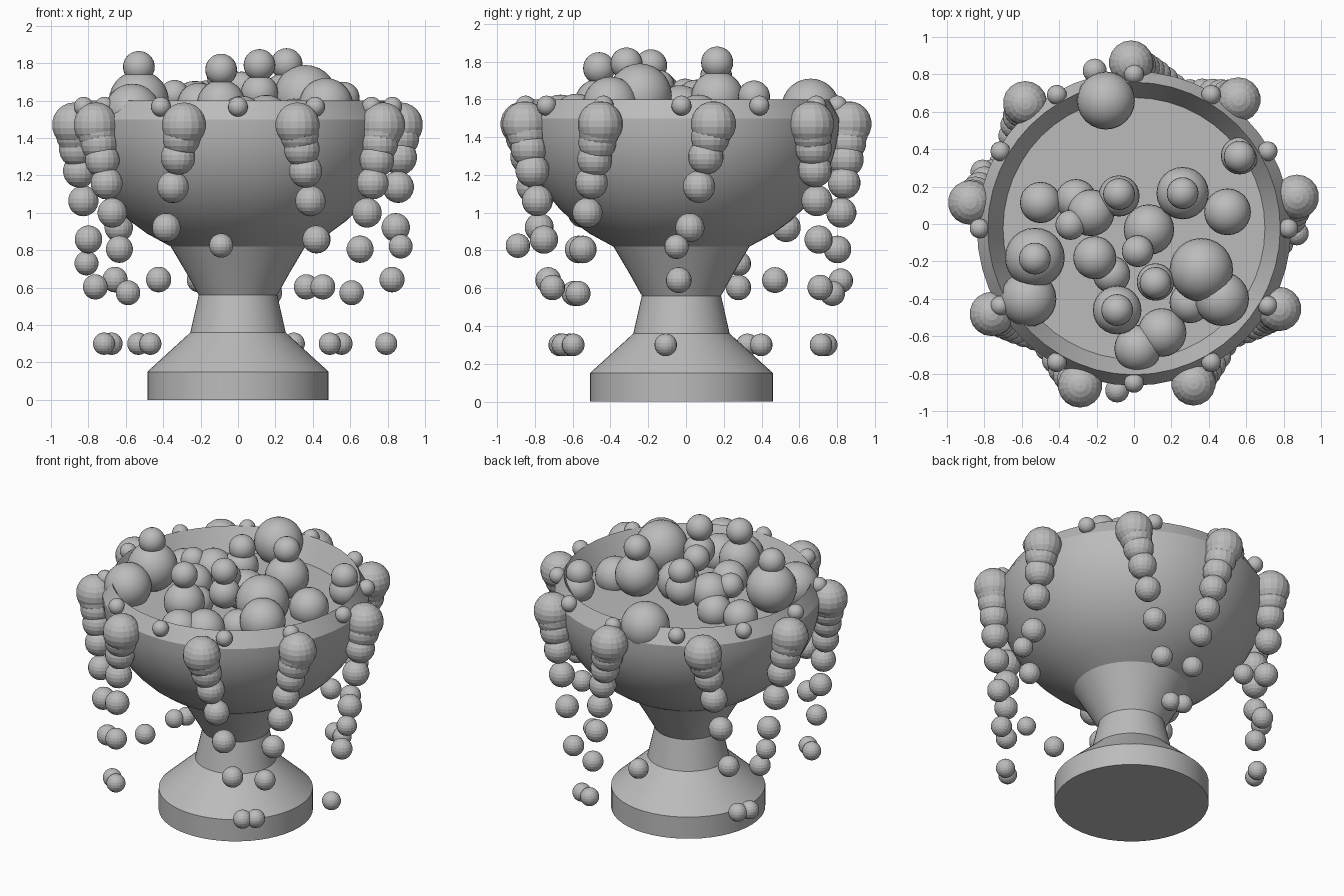
import bpy, bmesh, math
from mathutils import Matrix

cube = bpy.data.objects.get("Cube")
if cube:
    bpy.data.objects.remove(cube, do_unlink=True)

CY = -0.024  # axis of the goblet in y

grey = bpy.data.materials.new("stone grey")
grey.use_nodes = True
grey.diffuse_color = (0.5, 0.5, 0.5, 1)
grey.node_tree.nodes["Principled BSDF"].inputs["Base Color"].default_value = grey.diffuse_color


def finish(name, bm, angle):
    mesh = bpy.data.meshes.new(name)
    bm.to_mesh(mesh)
    bm.free()
    mesh.materials.append(grey)
    obj = bpy.data.objects.new(name, mesh)
    bpy.context.collection.objects.link(obj)
    bpy.ops.object.select_all(action='DESELECT')
    obj.select_set(True)
    bpy.context.view_layer.objects.active = obj
    if angle:
        bpy.ops.object.shade_smooth_by_angle(angle=math.radians(angle))
    return obj


def lathe(name, profile, steps=48):
    """Spin an (r, z) profile, capping both ends."""
    bm = bmesh.new()
    rings = []
    for r, z in profile:
        rings.append([bm.verts.new((r * math.cos(math.tau * i / steps),
                                    CY + r * math.sin(math.tau * i / steps), z))
                      for i in range(steps)])
    for low, high in zip(rings, rings[1:]):
        for i in range(steps):
            j = (i + 1) % steps
            bm.faces.new((low[i], low[j], high[j], high[i]))
    bm.faces.new(rings[0][::-1])
    bm.faces.new(rings[-1])
    return finish(name, bm, 25)


def balls(name, items, segments=20, angle=30):
    """One object made of spheres given as (x, y, z, radius)."""
    bm = bmesh.new()
    for x, y, z, r in items:
        bmesh.ops.create_uvsphere(bm, u_segments=segments, v_segments=segments // 2 + 2,
                                  radius=r, matrix=Matrix.Translation((x, y, z)))
    return finish(name, bm, angle)


def around(degrees, radius):
    a = math.radians(degrees)
    return radius * math.cos(a), CY + radius * math.sin(a)


# Goblet: foot, waist, rounded bowl, sloping rim and the level surface inside
foot = [(0.485, 0), (0.485, 0.15), (0.255, 0.36), (0.21, 0.56), (0.277, 0.68), (0.36, 0.82)]
bowl = []
for i in range(1, 11):
    z = 0.82 + 0.068 * i
    bowl.append((0.84 * math.sqrt(1 - ((1.5 - z) / 0.75) ** 2), z))
rim = [(0.782, 1.6), (0.70, 1.45)]
lathe("goblet", foot + bowl + rim)

# Beads around the rim
balls("rim_beads", [(*around(30 * i, 0.825), 1.567, 0.053) for i in range(12)])

# Nine strands of falling drops, swinging alternately left and right
for s in range(9):
    count = 7 + s % 3
    swing = 17 if s % 2 else -17
    drops = []
    for k in range(count + 1):
        fall = (k / count) ** 2.25
        x, y = around(11 + 40 * s + swing * fall, 0.887 - 0.09 * fall)
        drops.append((x, y, 1.47 - 1.17 * fall, 0.12 - 0.06 * k / count))
    balls(f"drip_strand_{s + 1}", drops, 18, 0)

# Stray drops
balls("stray_drops", [(-0.09, -0.89, 0.825, 0.065), (0.87, -0.05, 0.82, 0.065),
                      (-0.81, 0.28, 0.73, 0.065), (-0.21, 0.82, 0.64, 0.065)], 18, 0)

# Heap: large balls resting on the surface
balls("heap_large", [
    (-0.15, 0.66, 1.555, 0.155), (0.26, 0.165, 1.61, 0.14), (-0.53, -0.18, 1.6, 0.16),
    (-0.565, -0.4, 1.54, 0.15), (0.36, -0.245, 1.62, 0.17), (0.47, -0.4, 1.575, 0.145),
    (-0.09, -0.46, 1.58, 0.13), (0.08, -0.03, 1.54, 0.135), (0.15, -0.58, 1.5, 0.13),
    (0.02, -0.665, 1.5, 0.125), (0.5, 0.065, 1.5, 0.125), (-0.23, 0.06, 1.58, 0.125)], 24)

# Heap: medium balls filling the gaps
balls("heap_medium", [
    (-0.5, 0.115, 1.5, 0.11), (-0.08, 0.15, 1.6, 0.11), (-0.31, 0.13, 1.5, 0.11),
    (-0.21, -0.18, 1.58, 0.115), (-0.12, -0.27, 1.5, 0.1), (0.3, -0.42, 1.5, 0.11),
    (0.115, -0.31, 1.64, 0.1), (0.565, 0.365, 1.52, 0.1)], 24)

# Heap: small balls on top
balls("heap_small", [
    (0.565, 0.36, 1.615, 0.085), (0.26, 0.165, 1.795, 0.085), (-0.08, 0.16, 1.72, 0.085),
    (0.115, -0.315, 1.79, 0.085), (-0.09, -0.46, 1.765, 0.085), (-0.53, -0.185, 1.78, 0.085),
    (0.02, -0.145, 1.67, 0.085), (-0.34, -0.005, 1.63, 0.08)], 24)
